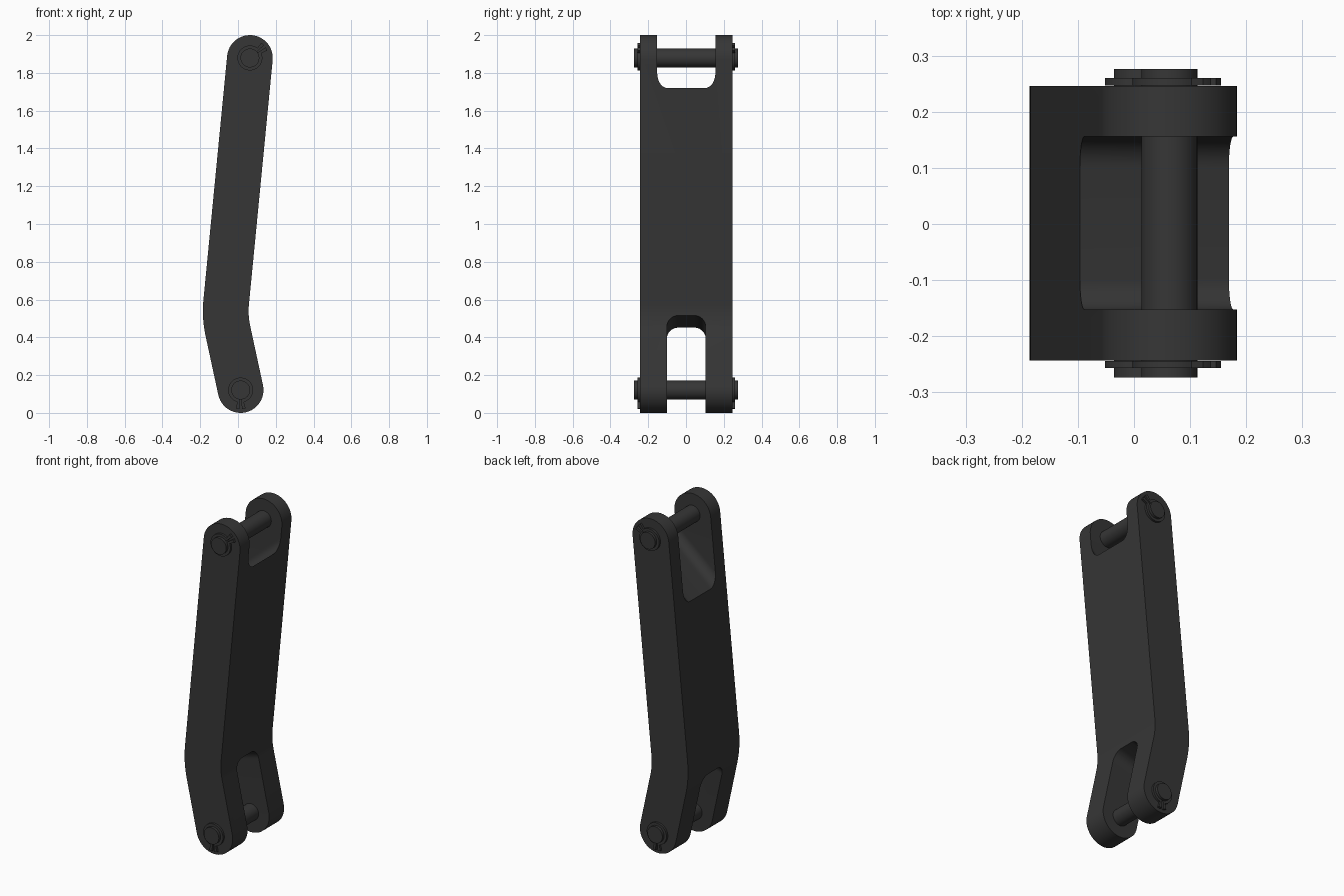
import bpy, bmesh
from math import sin, cos, pi, radians, tan
from mathutils import Vector

default = bpy.data.objects.get("Cube")
if default:
    bpy.data.objects.remove(default, do_unlink=True)

steel = bpy.data.materials.new("dark_steel")
steel.use_nodes = True
grey = (0.037, 0.037, 0.037, 1)
steel.diffuse_color = grey
steel.node_tree.nodes["Principled BSDF"].inputs["Base Color"].default_value = grey


def arc(centre, r, a0, a1, n):
    """Points of an arc in a 2D plane, angles in radians."""
    return [centre + r * Vector((cos(a), sin(a)))
            for a in (a0 + (a1 - a0) * i / n for i in range(n + 1))]


def prism(name, outline, sweep):
    """Solid made by sweeping a closed 3D outline along a vector."""
    bm = bmesh.new()
    face = bm.faces.new([bm.verts.new(p) for p in outline])
    swept = bmesh.ops.extrude_face_region(bm, geom=[face])["geom"]
    bmesh.ops.translate(bm, vec=sweep,
                        verts=[v for v in swept if isinstance(v, bmesh.types.BMVert)])
    bmesh.ops.recalc_face_normals(bm, faces=bm.faces)
    mesh = bpy.data.meshes.new(name)
    bm.to_mesh(mesh)
    bm.free()
    mesh.materials.append(steel)
    obj = bpy.data.objects.new(name, mesh)
    bpy.context.collection.objects.link(obj)
    return obj


def plate(name, points, y0, y1):
    return prism(name, [Vector((p.x, y0, p.y)) for p in points], Vector((0, y1 - y0, 0)))


def activate(obj):
    bpy.ops.object.select_all(action='DESELECT')
    obj.select_set(True)
    bpy.context.view_layer.objects.active = obj


def smooth(obj):
    activate(obj)
    bpy.ops.object.shade_smooth_by_angle(angle=radians(30))


# Bent arm: a constant-width strip with round ends and a gentle bend
top = Vector((0.063, 1.879))
bottom = Vector((0.014, 0.121))
corner = Vector((-0.07, 0.51))
half = 0.121
bend = 0.5
up = (top - corner).normalized()
low = (corner - bottom).normalized()


def angle_of(v):
    return Vector((1, 0)).angle_signed(v) * -1


a_up, a_low = angle_of(up), angle_of(low)
reach = bend * tan((a_low - a_up) / 2)
hub = corner + up * reach + Vector((up.y, -up.x)) * bend
outline = (arc(top, half, a_up - pi / 2, a_up + pi / 2, 24)
           + arc(hub, bend + half, a_up + pi / 2, a_low + pi / 2, 10)
           + arc(bottom, half, a_low + pi / 2, a_low + 3 * pi / 2, 24)
           + arc(hub, bend - half, a_low + pi / 2, a_up + pi / 2, 10))
arm = plate("bent_arm", outline, -0.243, 0.246)


# Fork slots: round-cornered channels cut along a sloping floor
def cut_slot(floor, along, side, width, radius):
    along = Vector(along).normalized()
    out = Vector((-along.z, 0, along.x)) * side
    inner = width - radius
    section = ([Vector((width, 0.6)), Vector((-width, 0.6))]
               + arc(Vector((-inner, radius)), radius, pi, 1.5 * pi, 8)
               + arc(Vector((inner, radius)), radius, -pi / 2, 0, 8))
    start = Vector(floor) - along * 0.6
    cutter = prism("slot_cutter",
                   [start + Vector((0, p.x + 0.0015, 0)) + out * p.y for p in section],
                   along * 1.2)
    cutter.hide_render = True
    mod = arm.modifiers.new("slot", 'BOOLEAN')
    mod.operation = 'DIFFERENCE'
    mod.solver = 'EXACT'
    mod.object = cutter
    activate(arm)
    bpy.ops.object.modifier_apply(modifier=mod.name)
    bpy.data.objects.remove(cutter, do_unlink=True)


cut_slot((0.037, 0, 1.605), (0.265, 0, 0.23), 1, 0.154, 0.055)
cut_slot((-0.063, 0, 0.483), (0.24, 0, 0.065), -1, 0.103, 0.06)
smooth(arm)


# Retaining clip: open ring with two ears beside the gap
def clip_outline(centre, facing):
    gap, ear = radians(4), radians(15)
    a0, a1 = facing + gap, facing + 2 * pi - gap
    e0, e1 = facing + ear, facing + 2 * pi - ear
    return (arc(centre, 0.049, a1, a0, 40)
            + arc(centre, 0.1, a0, e0, 3)
            + arc(centre, 0.066, e0, e1, 40)
            + arc(centre, 0.1, e1, a1, 3))


# Pins and their clips at both ends
for place, centre, facing in (("upper", top, radians(38)), ("lower", bottom, -pi / 2)):
    pin = plate(place + "_pin", arc(centre, 0.05, 0, 2 * pi, 40)[:-1], -0.274, 0.276)
    smooth(pin)
    for side, y0, y1 in (("front", -0.257, -0.244), ("back", 0.247, 0.26)):
        clip = plate(f"{place}_{side}_clip", clip_outline(centre, facing), y0, y1)
        smooth(clip)
